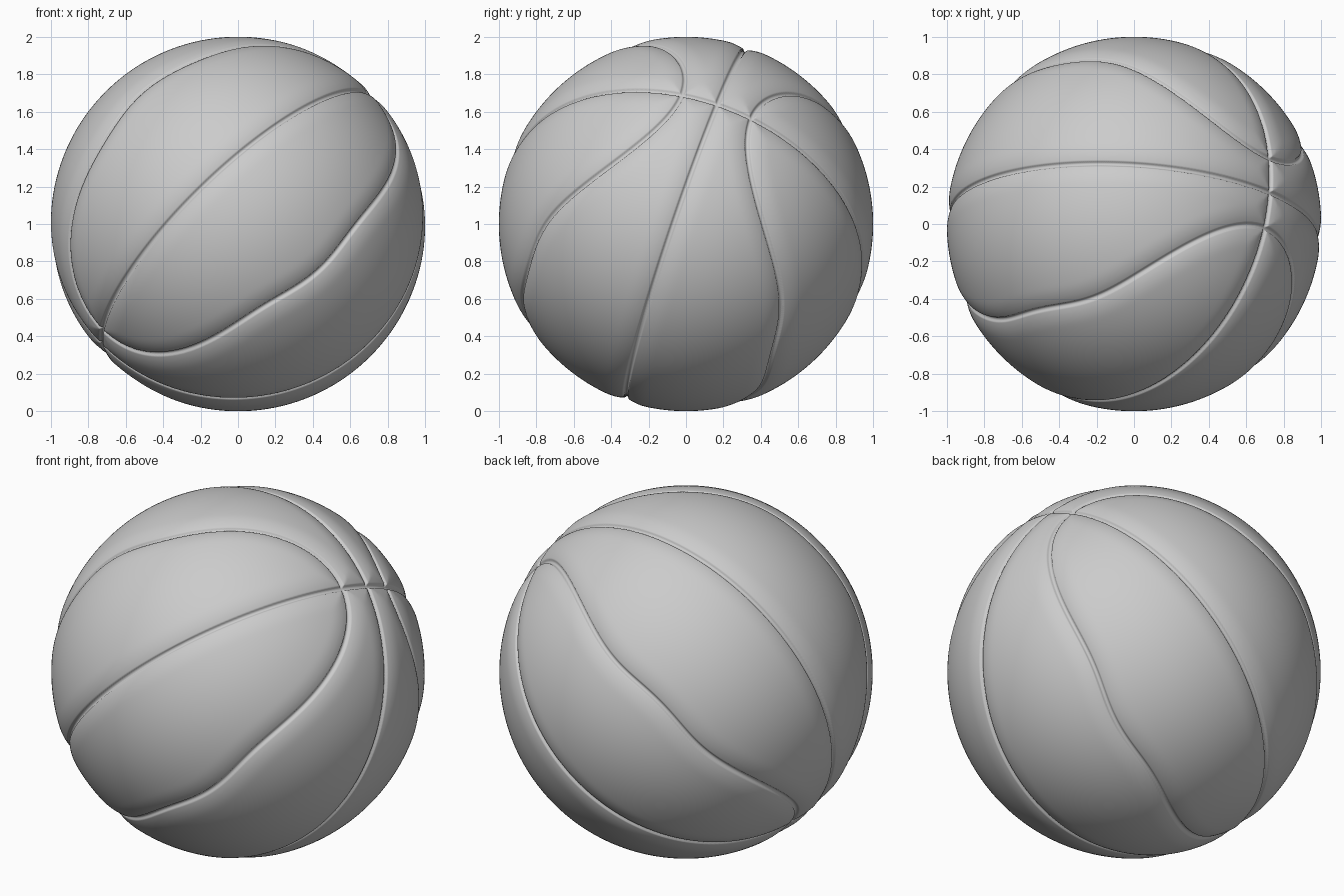
import bpy, bmesh
from math import sin, cos, pi, sqrt
from mathutils import Vector, kdtree

if "Cube" in bpy.data.objects:
    bpy.data.objects.remove(bpy.data.objects["Cube"])

# Ball axes: P = where the two great-circle seams cross, Q = centre of the side loops
P = Vector((0.74, 0.17, 0.65)).normalized()
Q = Vector((0.067, 0.945, -0.32))
Q = (Q - P * Q.dot(P)).normalized()
R = P.cross(Q)

# Sample all four seams: two great circles and two mirrored side loops
N = 5000
seams = []
for i in range(N):
    a = 2 * pi * i / N
    seams.append(P * cos(a) + R * sin(a))
    seams.append(P * cos(a) + Q * sin(a))
    q = 0.515 - 0.2525 * cos(2 * a) - 0.062 * cos(4 * a)
    ring = (P * cos(a) + R * sin(a)) * sqrt(1 - q * q)
    seams += [ring + Q * q, ring - Q * q]
tree = kdtree.KDTree(len(seams))
for i, p in enumerate(seams):
    tree.insert(p, i)
tree.balance()


def seam_distance(p):
    return tree.find(p)[2]


def smooth(t):
    t = max(0.0, min(1.0, t))
    return t * t * (3 - 2 * t)


# Radius at a distance from the seam: puffed panel edge plus a flat narrow channel
def radius(d):
    shoulder = 0.020 * max(0.0, 1 - d / 0.12) ** 2.2
    channel = 0.009 * (1 - smooth((d - 0.008) / 0.008))
    return 1 - shoulder - channel


# Sphere, refined along the seams
bm = bmesh.new()
bmesh.ops.create_icosphere(bm, subdivisions=7, radius=1)
for reach in (0.045, 0.022):
    near = {v for v in bm.verts if seam_distance(v.co) < reach}
    edges = [e for e in bm.edges if e.verts[0] in near or e.verts[1] in near]
    bmesh.ops.subdivide_edges(bm, edges=edges, cuts=1, use_grid_fill=True)
    for v in bm.verts:
        v.co.normalize()
bmesh.ops.triangulate(bm, faces=[f for f in bm.faces if len(f.verts) > 3])

# Press the seams in
for v in bm.verts:
    v.co *= radius(seam_distance(v.co))
    v.co.z += 1
for f in bm.faces:
    f.smooth = True

mesh = bpy.data.meshes.new("ball")
bm.to_mesh(mesh)
bm.free()
bpy.context.collection.objects.link(bpy.data.objects.new("ball", mesh))
